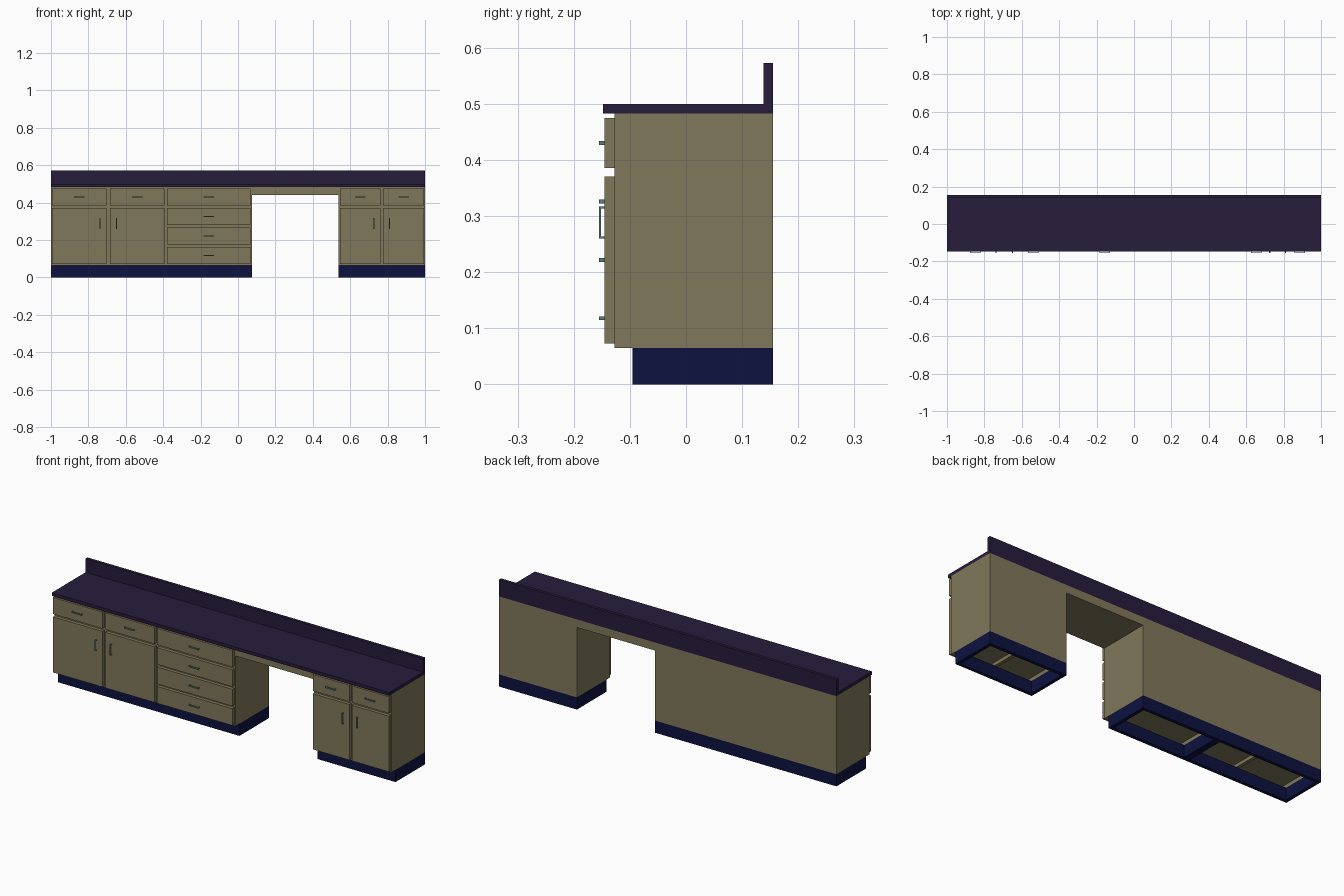
import bpy

if "Cube" in bpy.data.objects:
    bpy.data.objects.remove(bpy.data.objects["Cube"])


def material(name, color):
    m = bpy.data.materials.new(name)
    m.diffuse_color = (*color, 1)
    m.use_nodes = True
    m.node_tree.nodes["Principled BSDF"].inputs["Base Color"].default_value = m.diffuse_color
    return m


WOOD = material("tan_laminate", (0.22, 0.19, 0.105))
TOP = material("dark_purple_top", (0.02, 0.012, 0.045))
KICK = material("navy_plinth", (0.004, 0.006, 0.05))
METAL = material("green_metal", (0.10, 0.21, 0.16))

BACK, FACE, FRONT = 0.155, -0.127, -0.145   # wall side, carcass face, door face
FLOOR, CEIL = 0.065, 0.483                  # carcass bottom and top
T = 0.018                                   # panel thickness


def build(name, boxes, mat):
    """One object made of boxes given as (x0, x1, y0, y1, z0, z1)."""
    verts, faces = [], []
    for x0, x1, y0, y1, z0, z1 in boxes:
        n = len(verts)
        verts += [(x, y, z) for z in (z0, z1)
                  for x, y in ((x0, y0), (x1, y0), (x1, y1), (x0, y1))]
        faces += [(n + 3, n + 2, n + 1, n), (n + 4, n + 5, n + 6, n + 7)]
        for i in range(4):
            j = (i + 1) % 4
            faces.append((n + i, n + j, n + j + 4, n + i + 4))
    mesh = bpy.data.meshes.new(name)
    mesh.from_pydata(verts, [], faces)
    mesh.materials.append(mat)
    ob = bpy.data.objects.new(name, mesh)
    bpy.context.collection.objects.link(ob)
    return ob


def cabinet(name, x0, x1, dividers=()):
    """Carcass with a raised bottom panel, standing on an open plinth frame."""
    panels = [(x0, x0 + T, FACE + T, BACK - T, FLOOR, CEIL),
              (x1 - T, x1, FACE + T, BACK - T, FLOOR, CEIL),
              (x0, x1, BACK - T, BACK, FLOOR, CEIL),
              (x0, x1, FACE, FACE + T, FLOOR, CEIL),
              (x0 + T, x1 - T, FACE + T, BACK - T, FLOOR + T, FLOOR + 2 * T)]
    for x in dividers:
        panels.append((x - T / 2, x + T / 2, FACE + T, BACK - T, FLOOR, CEIL))
    build(name + "_carcass", panels, WOOD)
    y = -0.095
    build(name + "_plinth",
          [(x0, x1, y, y + T, 0, FLOOR), (x0, x1, BACK - T, BACK, 0, FLOOR),
           (x0, x0 + T, y + T, BACK - T, 0, FLOOR),
           (x1 - T, x1, y + T, BACK - T, 0, FLOOR)], KICK)


def handle(name, x, z, upright=False):
    """U-shaped pull: two short legs and a bar."""
    L, w, t = 0.0285, 0.0035, 0.0035
    out = -0.155
    spans = [(-L, L, out, out + t), (-L, -L + t, out + t, FRONT), (L - t, L, out + t, FRONT)]
    if upright:
        boxes = [(x - w, x + w, c, d, z + a, z + b) for a, b, c, d in spans]
    else:
        boxes = [(x + a, x + b, c, d, z - w, z + w) for a, b, c, d in spans]
    build(name, boxes, METAL)


def drawer(name, x0, x1, z0, z1):
    build(name, [(x0, x1, FRONT, FACE, z0, z1)], WOOD)
    handle(name + "_handle", (x0 + x1) / 2, (z0 + z1) / 2)


# Cabinets
cabinet("door_cabinet", -1, -0.385, [-0.6925])
cabinet("drawer_cabinet", -0.385, 0.075)
cabinet("right_cabinet", 0.538, 1, [0.769])

# Knee space rail
build("knee_space_rail", [(0.075, 0.538, FACE, BACK, 0.44, CEIL)], WOOD)

# Doors with a drawer above each: x range and handle position
for i, (x0, x1, hx) in enumerate([(-0.995, -0.703, -0.738), (-0.685, -0.393, -0.65),
                                  (0.545, 0.761, 0.725), (0.776, 0.995, 0.81)], 1):
    drawer(f"top_drawer_{i}", x0, x1, 0.386, 0.475)
    build(f"door_{i}", [(x0, x1, FRONT, FACE, 0.073, 0.371)], WOOD)
    handle(f"door_handle_{i}", hx, 0.289, upright=True)

# Drawer stack
for i, (z0, z1) in enumerate([(0.073, 0.163), (0.177, 0.267),
                              (0.281, 0.371), (0.386, 0.475)], 1):
    drawer(f"stack_drawer_{i}", -0.38, 0.068, z0, z1)

# Worktop with backsplash
build("worktop", [(-1, 1, -0.148, BACK, CEIL, 0.5)], TOP)
build("backsplash", [(-1, 1, 0.138, BACK, 0.5, 0.573)], TOP)
